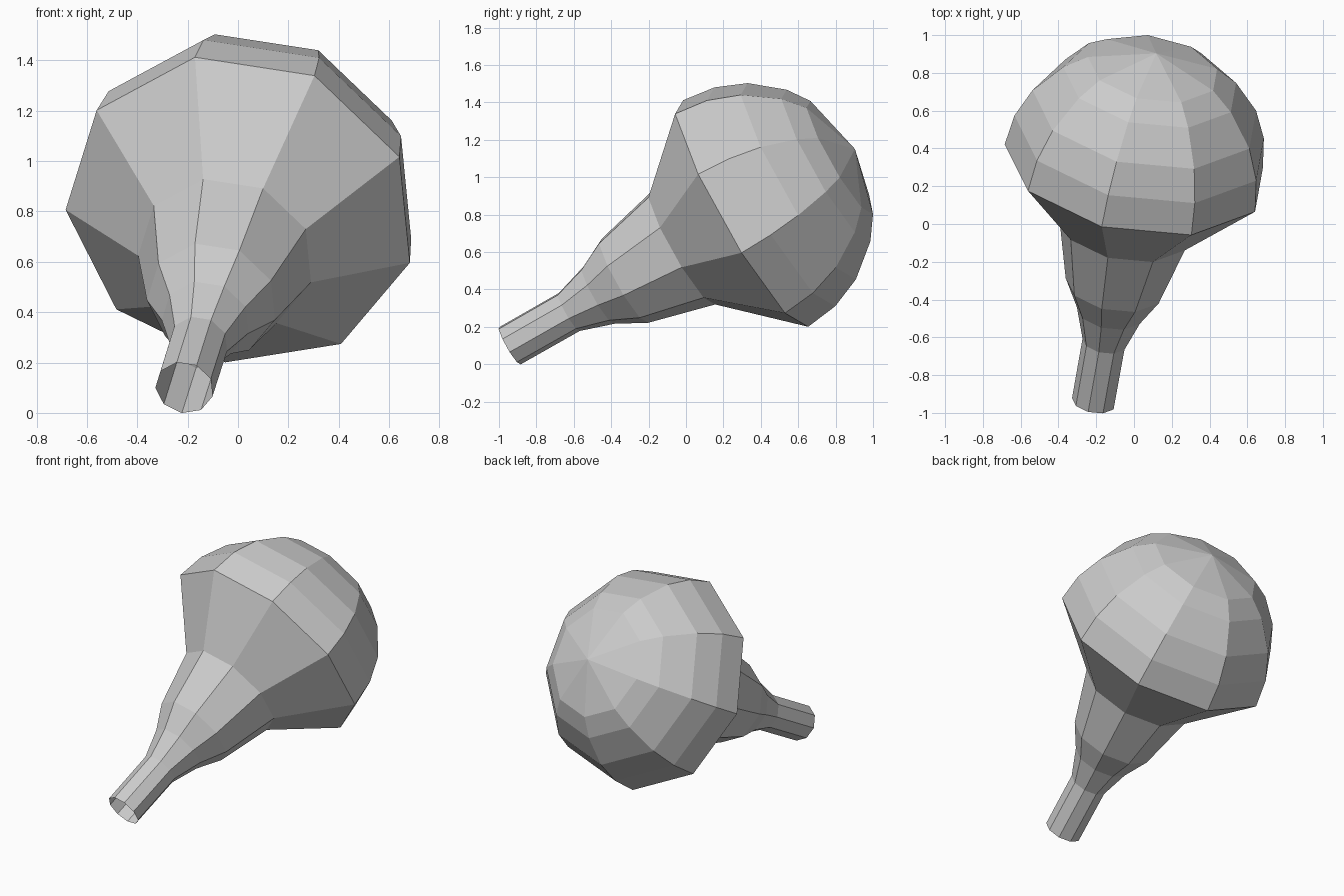
import bpy, bmesh
from math import sin, cos, radians
from mathutils import Vector

if "Cube" in bpy.data.objects:
    bpy.data.objects.remove(bpy.data.objects["Cube"])

SIDES = 9
RIM_R, RIM_T = 0.705, 1.445

# Tilted axis running from the open neck end to the dome tip
base = Vector((-0.213, -0.943, 0.1))
axis = Vector((0.154, 0.859, 0.489)).normalized()
side = axis.cross(Vector((0, 0, 1))).normalized()
up = side.cross(axis)


def lathe(name, profile, tip=None):
    """Revolve (radius, distance) pairs around the axis with flat facets."""
    bm = bmesh.new()
    rings = []
    for r, t in profile:
        ring = []
        for k in range(SIDES):
            a = radians(30 + 360 * k / SIDES)
            ring.append(bm.verts.new(base + axis * t + (side * sin(a) + up * cos(a)) * r))
        rings.append(ring)
    for lo, hi in zip(rings, rings[1:]):
        for k in range(SIDES):
            n = (k + 1) % SIDES
            bm.faces.new((lo[k], hi[k], hi[n], lo[n]))
    if tip is not None:
        point = bm.verts.new(base + axis * tip)
        for k in range(SIDES):
            bm.faces.new((rings[-1][k], point, rings[-1][(k + 1) % SIDES]))
    # Face away from the axis
    f = next(iter(bm.faces))
    rel = f.calc_center_median() - base
    f.normal_update()
    if f.normal.dot(rel - axis * rel.dot(axis)) < 0:
        bmesh.ops.reverse_faces(bm, faces=bm.faces[:])
    mesh = bpy.data.meshes.new(name)
    bm.to_mesh(mesh)
    bm.free()
    obj = bpy.data.objects.new(name, mesh)
    bpy.context.collection.objects.link(obj)
    return obj


# Hollow tube flaring out through the neck to the rim, then a faceted half sphere
neck = [(0.117, 0.0), (0.118, 0.368), (0.177, 0.55), (0.262, 0.71), (0.354, 1.072)]
dome = [(RIM_R * cos(radians(d)), RIM_T + RIM_R * sin(radians(d)))
        for d in (0, 15, 30, 48, 60)]
lathe("flared_bulb", neck + dome, tip=RIM_T + RIM_R)
